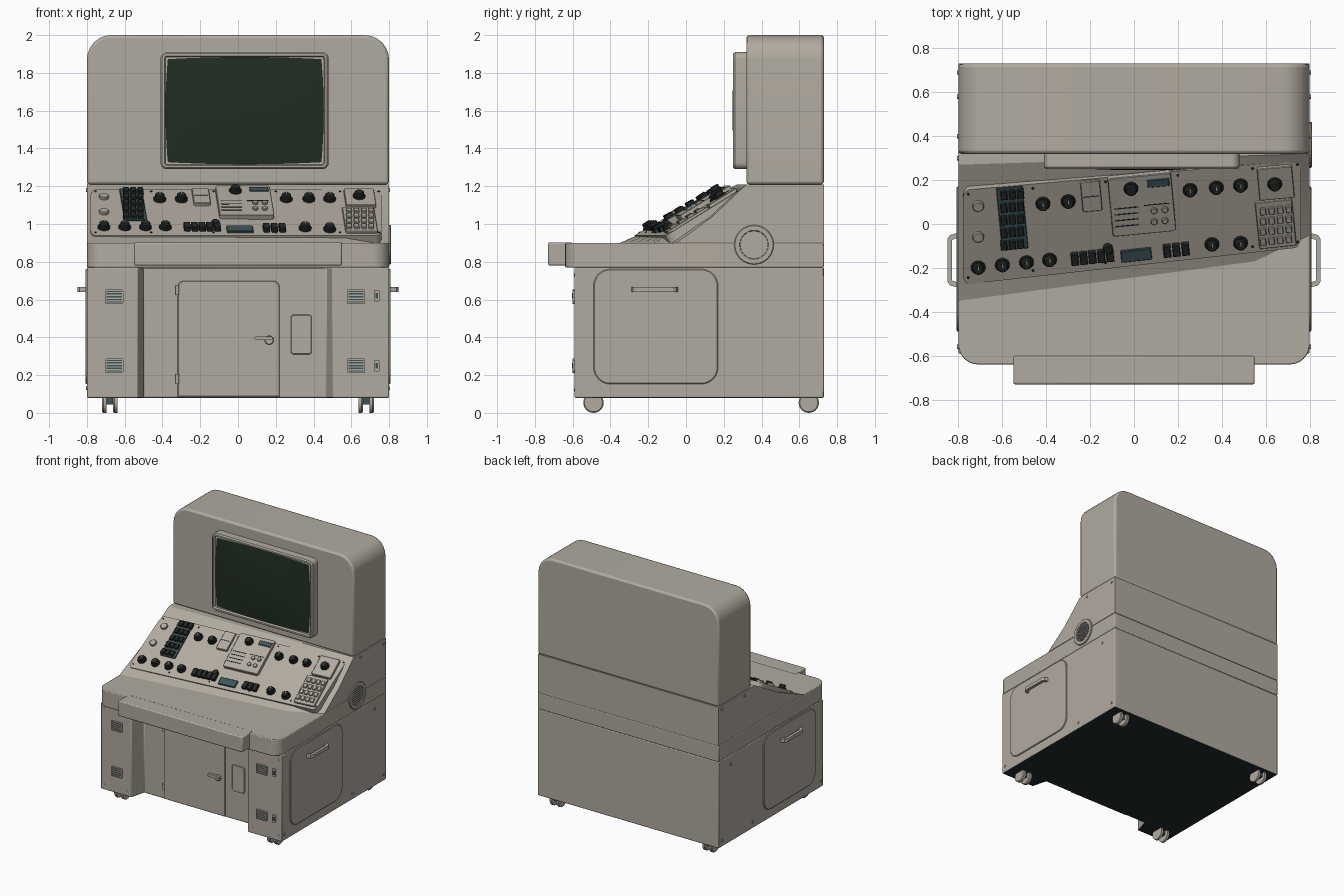
import bpy, bmesh, math
from mathutils import Vector as V, Matrix

if "Cube" in bpy.data.objects:
    bpy.data.objects.remove(bpy.data.objects["Cube"])

def material(name, rgb):
    m = bpy.data.materials.new(name)
    m.diffuse_color = (*rgb, 1)
    m.use_nodes = True
    m.node_tree.nodes["Principled BSDF"].inputs["Base Color"].default_value = m.diffuse_color
    return m

BEIGE = material("beige_enamel", (0.44, 0.405, 0.35))
GREEN = material("screen_green", (0.014, 0.026, 0.016))
BLACK = material("black_plastic", (0.018, 0.023, 0.021))
TEAL = material("teal_grey", (0.045, 0.09, 0.098))
UNDER = material("dark_underside", (0.014, 0.023, 0.025))

def frame(o, ex, ey):
    ex, ey = V(ex).normalized(), V(ey)
    n = ex.cross(ey).normalized()
    m = Matrix((ex, n.cross(ex), n)).transposed().to_4x4()
    m.translation = V(o)
    return m

def front(x, y, z): return frame((x, y, z), (1, 0, 0), (0, 0, 1))
def right(x, y, z): return frame((x, y, z), (0, 1, 0), (0, 0, 1))
def top(x, y, z): return frame((x, y, z), (1, 0, 0), (0, 1, 0))

def rrect(w, h, r, seg=6):
    # rounded rectangle, radii ordered ++ -+ -- +-
    rs = r if isinstance(r, tuple) else (r,) * 4
    pts = []
    for i, (sx, sy) in enumerate(((1, 1), (-1, 1), (-1, -1), (1, -1))):
        k = rs[i]
        cx, cy = sx * (w / 2 - k), sy * (h / 2 - k)
        for j in range(seg + 1 if k else 1):
            a = math.pi / 2 * (i + j / seg)
            pts.append((cx + k * math.cos(a), cy + k * math.sin(a)))
    return pts

def loft(bm, M, rings):
    loops = [[bm.verts.new(M @ V((x, y, d))) for x, y in pts] for pts, d in rings]
    n = len(loops[0])
    for a, b in zip(loops, loops[1:]):
        for i in range(n):
            bm.faces.new((a[i], a[(i + 1) % n], b[(i + 1) % n], b[i]))
    bm.faces.new(loops[0][::-1])
    bm.faces.new(loops[-1])

def rect(M, w, h, d, r=0, steps=None):
    # steps: (inset, height) pairs for chamfers and recessed frames
    rings = []
    for i, z in steps or ((0, 0), (0, d)):
        rr = tuple(max(k - i, 0.0005) if k else 0 for k in (r if isinstance(r, tuple) else (r,) * 4))
        rings.append((rrect(w - 2 * i, h - 2 * i, rr), z))
    return M, rings

def disc(M, r, d, chamfer=0, base=0):
    steps = ((0, base), (0, d - chamfer), (chamfer, d)) if chamfer else ((0, base), (0, d))
    return rect(M, 2 * r, 2 * r, d, r, steps)

def finish(bm, name, mats, mirror=False, bevel=0):
    bmesh.ops.remove_doubles(bm, verts=bm.verts, dist=1e-5)
    bmesh.ops.recalc_face_normals(bm, faces=bm.faces)
    me = bpy.data.meshes.new(name)
    bm.to_mesh(me)
    bm.free()
    ob = bpy.data.objects.new(name, me)
    bpy.context.collection.objects.link(ob)
    for m in mats:
        me.materials.append(m)
    bpy.ops.object.select_all(action='DESELECT')
    ob.select_set(True)
    bpy.context.view_layer.objects.active = ob
    bpy.ops.object.shade_smooth_by_angle(angle=math.radians(30))
    if bevel:
        b = ob.modifiers.new("bevel", 'BEVEL')
        b.width, b.segments, b.limit_method = bevel, 2, 'ANGLE'
    if mirror:
        ob.modifiers.new("mirror", 'MIRROR')
    return ob

def make(name, mat, items, **kw):
    bm = bmesh.new()
    for M, rings in items:
        loft(bm, M, rings)
    return finish(bm, name, [mat], **kw)

# cabinet body with shallow knee recess
plan = [(-.8, .73), (-.8, -.59), (-.53, -.59), (-.5, -.47), (.47, -.47), (.5, -.59), (.8, -.59), (.8, .73)]
body = make("cabinet_body", BEIGE, [(top(0, 0, .08), [(plan, 0), (plan, .69)])], bevel=.006)
body.data.materials.append(UNDER)
for p in body.data.polygons:
    if p.normal.z < -.9:
        p.material_index = 1

# desk slab and front lip
make("desk_slab", BEIGE, [rect(top(0, .045, .77), 1.6, 1.37, .13, (0, 0, .09, .09))], bevel=.006)
make("desk_lip", BEIGE, [rect(top(0, -.665, .78), 1.1, .13, .123)], bevel=.008)

# sloped console, slightly skewed from left to right
bm = bmesh.new()
rows = []
for x in (-.8, -.5, -.2, .1, .35, .55, .68, .8):
    yb = -.35 + (x + .8) * .1333 if x <= .55 else -.17 + (x - .55) * .48
    yt = .27 + (x + .8) * .031
    rows.append([bm.verts.new((x, y, z)) for y, z in
                 ((yb, .9), ((yb + yt) / 2, 1.035), (yt, 1.21), (.73, 1.21), (.73, .9))])
for a, b in zip(rows, rows[1:]):
    for i in range(5):
        bm.faces.new((a[i], b[i], b[(i + 1) % 5], a[(i + 1) % 5]))
bm.faces.new(rows[0])
bm.faces.new(rows[-1][::-1])
finish(bm, "console_slope", [BEIGE])

# upper housing and screen surround
make("upper_housing", BEIGE, [rect(front(0, .73, 1.605), 1.6, .79, .41, (.13, .13, 0, 0))], bevel=.014)
make("screen_bezel", BEIGE, [rect(front(.035, .33, 1.6), .89, .62, 0, .035,
     ((0, 0), (0, .07), (.008, .08), (.02, .08), (.026, .065)))])

# bulging picture tube
bm = bmesh.new()
N = 16
g = [[None] * (N + 1) for _ in range(N + 1)]
for i in range(N + 1):
    for j in range(N + 1):
        u, v = 2 * i / N - 1, 2 * j / N - 1
        g[i][j] = bm.verts.new((.035 + .419 * u * (1 - .03 * v * v), .263 - .018 * (1 - u * u) * (1 - v * v),
                                1.6 + .284 * v * (1 - .04 * u * u)))
for i in range(N):
    for j in range(N):
        bm.faces.new((g[i][j], g[i + 1][j], g[i + 1][j + 1], g[i][j + 1]))
screen = finish(bm, "screen_glass", [GREEN])
if screen.data.polygons[0].normal.y > 0:
    screen.data.flip_normals()

# control panel surface: front-view x and z give the point on the slope
def P(x, z):
    s = (x + .78) / 1.54
    zb, zt = .945 - .015 * s, 1.19 - .01 * s
    yb, yt = -.265 + .145 * s, .165 + .12 * s
    return V((x, yb + (yt - yb) * (z - zb) / (zt - zb), z))

def on(x, z):
    return frame(P(x, z), P(x + .01, z) - P(x - .01, z), P(x, z + .01) - P(x, z - .01))

def pad(x, z, w, hz, d, r=0, c=.003):
    return rect(on(x, z), w, hz * 2, d, r, ((0, -.006), (0, d - c), (c, d)))

bm = bmesh.new()
outline = [P(-.01 + x, 1.061 + z) for x, z in rrect(1.54, .245, .03)]
a = [bm.verts.new(p + V((0, .025, -.045))) for p in outline]
b = [bm.verts.new(p) for p in outline]
for i in range(len(a)):
    k = (i + 1) % len(a)
    bm.faces.new((a[i], a[k], b[k], b[i]))
bm.faces.new(b)
bm.faces.new(a[::-1])
finish(bm, "control_panel", [BEIGE])

# raised panel sections
make("centre_module", BEIGE, [pad(.035, 1.107, .29, .155, .022, .015)])
make("right_module", BEIGE, [pad(.645, 1.13, .16, .085, .018, .01), pad(.645, 1.015, .17, .125, .014, .01)])
make("panel_window", BEIGE, [pad(-.195, 1.14, .09, .08, .014, .01)])

# dark rotary knobs with a grip on a wider skirt
knobs = [(-.71, .98), (-.6, .98), (-.49, .98), (-.385, .98), (-.415, 1.13), (-.3, 1.13), (.255, 1.13),
         (.375, 1.13), (.485, 1.13), (.355, .975), (.485, .97)]
items = []
for x, z, h in [(x, z, 0) for x, z in knobs] + [(-.015, 1.155, .02), (.64, 1.13, .016)]:
    items += [disc(on(x, z), .033, h + .012, .003, -.006), disc(on(x, z), .025, h + .034, .005)]
items.append(disc(on(-.12, .995), .022, .026, .004, -.006))
make("rotary_knobs", BLACK, items)
make("knob_pointers", BEIGE, [rect(on(x, z + .006), .005, .02, .036) for x, z in knobs])

# pale round dials and push buttons
make("pale_dials", BEIGE, [disc(on(-.71, z), .026, .016, .004, -.006) for z in (1.14, 1.06)]
     + [disc(on(x, z), .015, .034, .003) for x in (.09, .14) for z in (1.06, 1.09)])

# key blocks
make("left_key_base", TEAL, [pad(-.555, 1.1, .12, .165, .008)])
make("left_keys", BLACK, [pad(-.593 + .038 * i, 1.033 + .033 * j, .03, .022, .024, .004)
                          for i in range(3) for j in range(5)])
make("rocker_keys", BLACK, [pad(-.27 + .04 * i, .977, .034, .03, .024, .003) for i in range(5)]
     + [pad(.15 + .042 * i, .972, .034, .03, .024, .003) for i in range(3)])
make("number_keys", BEIGE, [pad(.587 + .039 * i, .972 + .028 * j, .028, .018, .026, .004)
                            for i in range(4) for j in range(4)])

# teal displays and dark marking strips
make("teal_displays", TEAL, [pad(.01, .968, .14, .03, .012, .006), pad(.11, 1.163, .1, .02, .027),
                             pad(-.195, 1.14, .07, .002, .016, 0, .001)])
make("module_strips", BLACK, [rect(on(-.035, 1.055 + .016 * i), .11, .005, .024) for i in range(4)]
     + [rect(on(x, 1.105), .06, .004, .024) for x in (.075, .13)])
make("panel_screws", BLACK, [disc(on(x, z), .006, .004) for x in (-.755, -.46, -.13, .2, .54, .745)
                             for z in (.955, 1.172)])

# side access panel, handle and screws on both sides
make("side_access_panel", BEIGE, [rect(right(.8, -.16, .457), .66, .61, 0, .09,
     ((0, -.005), (0, .004), (.005, .008)))], mirror=True)
grip = [(.8, -.29), (.838, -.28), (.85, -.262), (.85, -.068), (.838, -.05), (.8, -.04),
        (.8, -.062), (.828, -.072), (.828, -.258), (.8, -.268)]
make("side_handle", BEIGE, [(top(0, 0, .64), [(grip, 0), (grip, .027)])], mirror=True)
make("side_screws", BEIGE, [disc(right(.8, y, z), .01, .006) for y, z in
     ((-.56, .13), (.3, .13), (.69, .13), (.58, .7), (.69, 1.18), (.4, 1.18), (-.45, .2), (.13, .2))], mirror=True)

# round vent, right side only
make("round_vent", BEIGE, [rect(right(.8, .36, .89), .21, .21, 0, .105,
     ((0, -.005), (0, .006), (.004, .01), (.028, .01), (.032, .002)))]
     + [rect(right(.8, .36, .89 + z), 2 * math.sqrt(.0056 - z * z), .009, .009)
        for z in [.016 * i for i in range(-4, 5)]])

# front tower grilles and latches
vents = [(s, z) for s in (-.655, .625) for z in (.615, .25)]
make("grille_frames", BEIGE, [rect(front(x, -.588, z), .095, .075, 0, .006,
     ((0, 0), (0, .012), (.006, .012), (.006, .005))) for x, z in vents])
make("grille_backs", TEAL, [rect(front(x, -.588, z), .08, .06, .007) for x, z in vents])
make("grille_slats", BEIGE, [rect(front(x, -.588, z - .022 + .0147 * i), .082, .007, .012)
                             for x, z in vents for i in range(4)])
make("tower_latches", BEIGE, [rect(front(.735, -.588, z), .03, .06, .012, .006) for z in (.62, .25)])
make("latch_slots", TEAL, [rect(front(.735, -.588, z), .012, .03, .015) for z in (.62, .25)])
make("tower_screws", BEIGE, [disc(front(x, -.588, z), .008, .006) for x in (-.77, -.57, .54, .77)
                             for z in (.12, .73)])

# door, hinges, lever and pocket plate in the knee recess
make("front_door", BEIGE, [rect(front(-.05, -.465, .392), .54, .615, 0, (.035, .035, 0, 0),
     ((0, 0), (0, .012), (.004, .016)))])
make("door_hinges", BEIGE, [disc(top(-.322, -.48, z - .025), .009, .05) for z in (.65, .18)])
make("door_lever", BEIGE, [disc(front(.165, -.48, .385), .024, .015, .004),
                           rect(front(.135, -.49, .395), .095, .02, .02, .008)])
make("pocket_plate", BEIGE, [rect(front(.335, -.468, .415), .11, .21, 0, .015, ((0, 0), (0, .006), (.004, .01)))])

# twin-wheel casters
spots = [(.678, y) for y in (-.49, .65)]
make("caster_wheels", BEIGE, [disc(right(x + o, y, .054), .054, .024, .006)
                              for x, y in spots for o in (-.041, .017)], mirror=True)
make("caster_mounts", TEAL, [rect(top(x, y, .045), .034, .05, .04) for x, y in spots], mirror=True)
